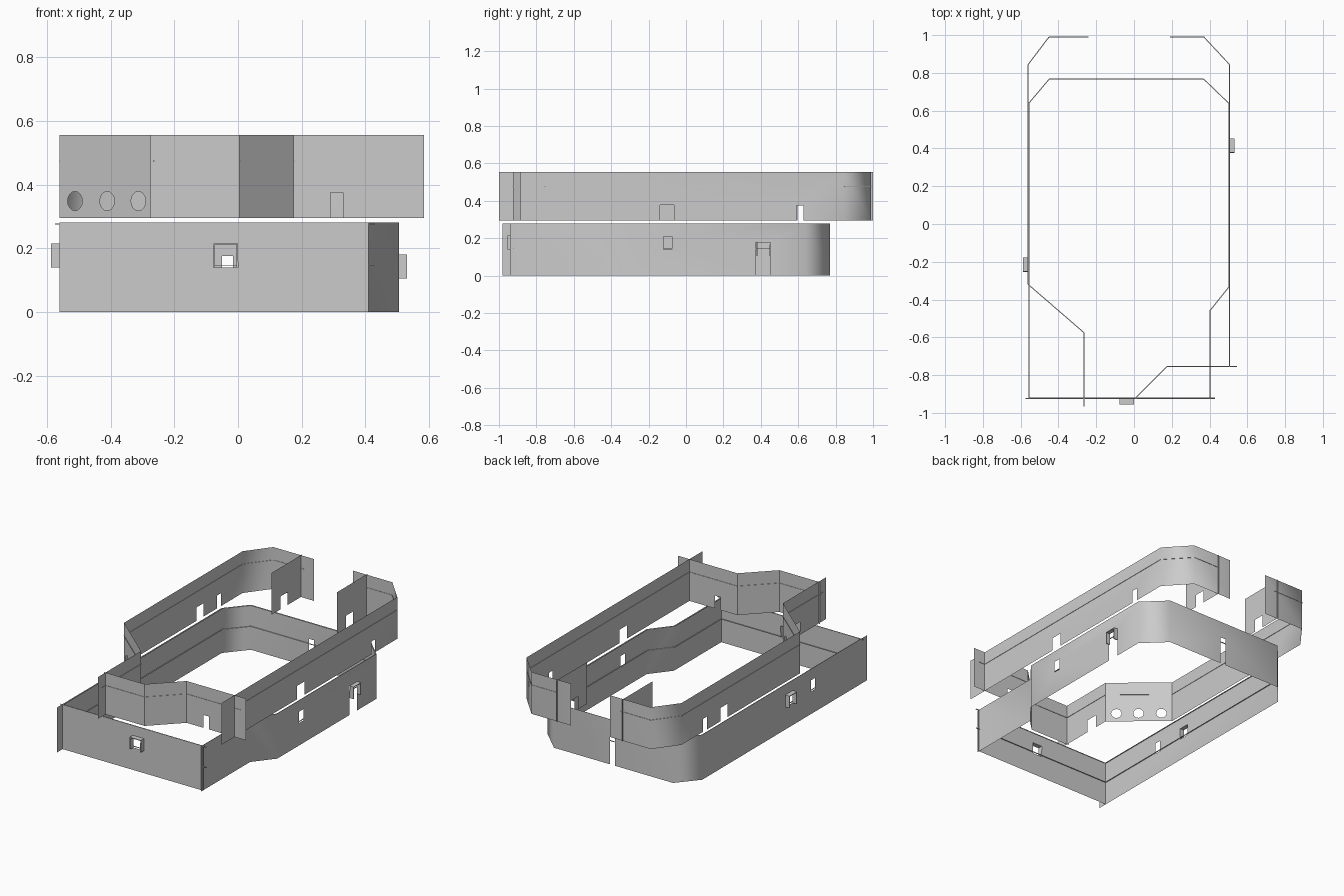
import bpy, bmesh, math
from mathutils import Vector

if "Cube" in bpy.data.objects:
    bpy.data.objects.remove(bpy.data.objects["Cube"])

grey = bpy.data.materials.new("plain grey")
grey.use_nodes = True
grey.diffuse_color = (0.6, 0.6, 0.6, 1)
grey.node_tree.nodes["Principled BSDF"].inputs["Base Color"].default_value = (0.6, 0.6, 0.6, 1)

LOW, HIGH = (0.0, 0.28), (0.295, 0.555)


def finish(name, bm, smooth=False):
    mesh = bpy.data.meshes.new(name)
    bm.to_mesh(mesh)
    bm.free()
    mesh.materials.append(grey)
    obj = bpy.data.objects.new(name, mesh)
    bpy.context.collection.objects.link(obj)
    if smooth:
        bpy.ops.object.select_all(action="DESELECT")
        obj.select_set(True)
        bpy.context.view_layer.objects.active = obj
        bpy.ops.object.shade_smooth_by_angle(angle=math.radians(60))
        mod = obj.modifiers.new("even shading", "WEIGHTED_NORMAL")
        mod.keep_sharp = True
    return obj


def panel(bm, p, q, zs, doors=(), holes=()):
    """Sheet from p to q; doors (start, end, top) cut its foot, holes are loops."""
    axis = 0 if abs(q[0] - p[0]) > abs(q[1] - p[1]) else 1
    p, q = Vector(p), Vector(q)

    def point(c, z):
        xy = p.lerp(q, (c - p[axis]) / (q[axis] - p[axis]))
        return (xy.x, xy.y, z)

    z0, z1 = zs
    ahead = q[axis] > p[axis]
    outline = [(p[axis], z0)]
    for a, b, top in sorted(doors, reverse=not ahead):
        if not ahead:
            a, b = b, a
        outline += [(a, z0), (a, top), (b, top), (b, z0)]
    outline += [(q[axis], z0), (q[axis], z1), (p[axis], z1)]
    edges = []
    for loop in [outline, *holes]:
        vs = [bm.verts.new(point(c, z)) for c, z in loop]
        edges += [bm.edges.new((vs[i - 1], vs[i])) for i in range(len(vs))]
    out = Vector((p.y - q.y, q.x - p.x, 0)).normalized()
    made = bmesh.ops.triangle_fill(bm, edges=edges, use_beauty=True, normal=out)
    for f in made["geom"]:
        if isinstance(f, bmesh.types.BMFace):
            f.normal_update()
            if f.normal.dot(out) < 0:
                f.normal_flip()


def wall(name, path, zs, doors={}, holes={}, smooth=True):
    bm = bmesh.new()
    for i, (p, q) in enumerate(zip(path, path[1:])):
        panel(bm, p, q, zs, doors.get(i, ()), holes.get(i, ()))
    bmesh.ops.remove_doubles(bm, verts=bm.verts, dist=0.0005)
    return finish(name, bm, smooth)


def rect(a, b, z0, z1):
    return [(a, z0), (b, z0), (b, z1), (a, z1)]


def circle(c, z, rx, rz, n=16):
    return [(c + rx * math.cos(k * math.tau / n), z + rz * math.sin(k * math.tau / n))
            for k in range(n)]


def rail(name, path, z, width=0.005, thick=0.003):
    """Thin strip following a wall."""
    bm = bmesh.new()
    for p, q in zip(path, path[1:]):
        p, q = Vector(p), Vector(q)
        side = Vector((p.y - q.y, q.x - p.x)).normalized() * width / 2
        ring = [p + side, q + side, q - side, p - side]
        face = bm.faces.new([bm.verts.new((v.x, v.y, z)) for v in ring])
        up = bmesh.ops.extrude_face_region(bm, geom=[face])
        bmesh.ops.translate(bm, vec=(0, 0, thick),
                            verts=[v for v in up["geom"] if isinstance(v, bmesh.types.BMVert)])
    bmesh.ops.recalc_face_normals(bm, faces=bm.faces)
    finish(name, bm)


def hood(name, a, b, out, z0, z1):
    """Open surround of top and two cheeks, pushed from a-b along out."""
    bm = bmesh.new()
    a, b, out = Vector(a), Vector(b), Vector(out)
    line = [(a, z0), (a, z1), (b, z1), (b, z0)]
    inner = [bm.verts.new((v.x, v.y, z)) for v, z in line]
    outer = [bm.verts.new((v.x + out.x, v.y + out.y, z)) for v, z in line]
    for i in range(3):
        bm.faces.new((inner[i], inner[i + 1], outer[i + 1], outer[i]))
    obj = finish(name, bm)
    mod = obj.modifiers.new("board", "SOLIDIFY")
    mod.thickness = 0.006
    mod.offset = 0


# Lower storey
lower = [(-0.56, -0.98), (-0.56, 0.64), (-0.45, 0.77), (0.37, 0.77),
         (0.505, 0.64), (0.505, -0.335), (0.405, -0.46), (0.405, -0.94)]
wall("lower_wall", lower, LOW,
     doors={2: [(-0.05, -0.015, 0.175)], 4: [(0.375, 0.45, 0.18)]},
     holes={0: [rect(-0.47, -0.43, 0.14, 0.21), rect(-0.25, -0.18, 0.14, 0.215)],
            4: [rect(-0.12, -0.075, 0.14, 0.21)]})
lower_front = [(0.41, -0.925), (-0.56, -0.925)]
wall("lower_front_wall", lower_front, LOW, smooth=False,
     holes={0: [rect(-0.075, -0.002, 0.14, 0.215)]})
hood("front_window_hood", (-0.075, -0.925), (-0.002, -0.925), (0, -0.03), 0.14, 0.213)
hood("right_window_hood", (-0.56, -0.25), (-0.56, -0.18), (-0.028, 0), 0.14, 0.213)
hood("left_door_hood", (0.505, 0.38), (0.505, 0.45), (0.026, 0), 0.105, 0.178)

# Upper storey
upper_right = [(-0.56, -0.32), (-0.56, 0.845), (-0.45, 0.99), (-0.17, 0.99)]
upper_left = [(0.10, 0.99), (0.37, 0.99), (0.505, 0.845), (0.505, -0.885)]
wall("upper_right_wall", upper_right, HIGH,
     doors={0: [(0.39, 0.46, 0.378), (0.595, 0.635, 0.375)]})
wall("upper_left_wall", upper_left, HIGH,
     doors={2: [(-0.14, -0.065, 0.378), (0.59, 0.628, 0.375)]})
wall("porthole_wall", [(-0.265, -0.575), (-0.56, -0.32)], HIGH, smooth=False,
     holes={0: [circle(x, 0.348, 0.023, 0.03) for x in (-0.512, -0.411, -0.313)]})
wall("side_entry_wall", [(-0.265, -1.0), (-0.265, -0.575)], HIGH, smooth=False,
     doors={0: [(-0.74, -0.66, 0.375)]})
upper_front = [(0.585, -0.755), (0.175, -0.755), (0.005, -0.925), (-0.275, -0.925)]
wall("upper_front_wall", upper_front, HIGH, smooth=False,
     doors={0: [(0.29, 0.33, 0.375)]})
for name, x in (("right_partition", -0.26), ("left_partition", 0.19)):
    wall(name, [(x, 0.70), (x, 1.0)], HIGH, smooth=False,
         doors={0: [(0.79, 0.86, 0.375)]})

# Thin rails along the walls
inside = [(-0.557, -0.92), (-0.557, 0.639), (-0.449, 0.767), (0.369, 0.767),
          (0.502, 0.639), (0.502, -0.334), (0.402, -0.459), (0.402, -0.92)]
rail("lower_mid_rail", inside, 0.145)
rail("lower_top_rail", inside, 0.275)
rail("lower_front_mid_rail", [(0.43, -0.921), (-0.555, -0.921)], 0.145)
rail("lower_front_top_rail", [(0.43, -0.925), (-0.575, -0.925)], 0.275)
rail("upper_front_rail", [(0.545, -0.755), *upper_front[1:]], 0.473)
rail("upper_right_rail", [(-0.265, -0.965), (-0.265, -0.575), *upper_right[:3], (-0.24, 0.99)], 0.473)
rail("upper_left_rail", [(0.19, 0.99), *upper_left[1:3], (0.505, -0.755)], 0.473)
